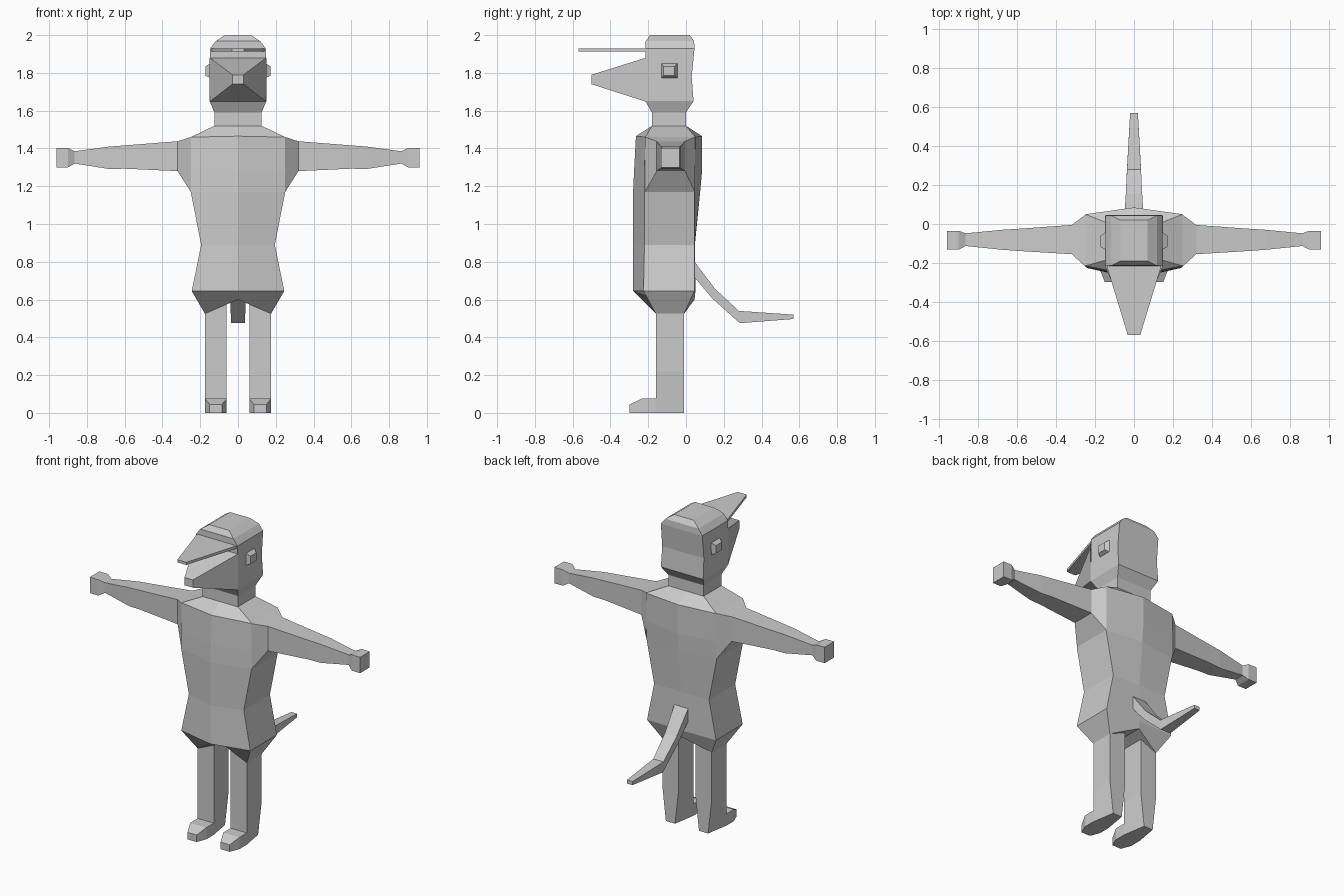
import bpy
import bmesh

cube = bpy.data.objects.get("Cube")
if cube:
    bpy.data.objects.remove(cube, do_unlink=True)

grey = bpy.data.materials.new("light_grey")
grey.use_nodes = True
COLOR = (0.6, 0.6, 0.6, 1.0)
grey.diffuse_color = COLOR
grey.node_tree.nodes["Principled BSDF"].inputs["Base Color"].default_value = COLOR


def loft(name, rings, mirror=False, start_cap=True, end_cap=True):
    """Skin a series of equal-length point rings into a flat-shaded object."""
    bm = bmesh.new()
    loops = [[bm.verts.new(p) for p in ring] for ring in rings]
    n = len(rings[0])
    for a, b in zip(loops, loops[1:]):
        for i in range(n):
            j = (i + 1) % n
            bm.faces.new((a[i], a[j], b[j], b[i]))
    if start_cap:
        bm.faces.new(loops[0][::-1])
    if end_cap:
        bm.faces.new(loops[-1])
    # Orient the faces outwards, judged on a temporarily closed shell
    extra = []
    if not start_cap:
        extra.append(bm.faces.new(loops[0][::-1]))
    bmesh.ops.recalc_face_normals(bm, faces=bm.faces[:])
    for f in extra:
        bm.faces.remove(f)
    mesh = bpy.data.meshes.new(name)
    bm.to_mesh(mesh)
    bm.free()
    mesh.materials.append(grey)
    obj = bpy.data.objects.new(name, mesh)
    bpy.context.collection.objects.link(obj)
    if mirror:
        obj.modifiers.new("Mirror", 'MIRROR')
    return obj


def ring_x(x, y0, y1, z0, z1):
    return [(x, y0, z0), (x, y1, z0), (x, y1, z1), (x, y0, z1)]


def ring_y(y, x0, x1, z0, z1):
    return [(x0, y, z0), (x1, y, z0), (x1, y, z1), (x0, y, z1)]


def ring_z(z, x0, x1, y0, y1):
    return [(x0, y0, z), (x1, y0, z), (x1, y1, z), (x0, y1, z)]


def body_ring(z, w, front_mid, front, back, back_mid, z_mid=None):
    """Six-sided ring with a ridge down the front and the back."""
    m = z if z_mid is None else z_mid
    return [(0, front_mid, m), (w, front, z), (w, back, z),
            (0, back_mid, m), (-w, back, z), (-w, front, z)]


# Torso, with hips tapering to the legs and a raised crotch
torso = loft("torso", [
    body_ring(0.525, 0.175, -0.16, -0.16, -0.01, 0.045, 0.60),
    body_ring(0.645, 0.245, -0.28, -0.225, 0.045, 0.05),
    body_ring(0.89, 0.195, -0.28, -0.22, 0.045, 0.047),
    body_ring(1.17, 0.25, -0.28, -0.22, 0.045, 0.075),
    body_ring(1.28, 0.25, -0.275, -0.22, 0.047, 0.085),
    body_ring(1.46, 0.25, -0.265, -0.215, 0.05, 0.085, 1.465),
    body_ring(1.52, 0.125, -0.18, -0.18, 0.0, 0.0),
], start_cap=False)
# Underside, split along the middle
bm = bmesh.new()
bm.from_mesh(torso.data)
bm.verts.ensure_lookup_table()
v = bm.verts[:6]
bm.faces.new((v[0], v[3], v[2], v[1]))
bm.faces.new((v[0], v[5], v[4], v[3]))
bmesh.ops.recalc_face_normals(bm, faces=bm.faces[:])
bm.to_mesh(torso.data)
bm.free()

# Arms, from the shoulder flare to the blocky hands
loft("arms", [
    ring_x(0.25, -0.218, 0.047, 1.17, 1.46),
    ring_x(0.32, -0.155, -0.005, 1.28, 1.438),
    ring_x(0.60, -0.138, -0.025, 1.293, 1.416),
    ring_x(0.68, -0.132, -0.03, 1.291, 1.41),
    ring_x(0.865, -0.113, -0.048, 1.32, 1.385),
    ring_x(0.90, -0.132, -0.035, 1.30, 1.402),
    ring_x(0.96, -0.132, -0.035, 1.30, 1.402),
], mirror=True, start_cap=False)

# Legs, narrowing at the heel
loft("legs", [
    [(0.085, -0.01, 0), (0.15, -0.01, 0), (0.175, -0.16, 0), (0.06, -0.16, 0)],
    ring_z(0.22, 0.06, 0.175, -0.01, -0.16),
    ring_z(0.585, 0.06, 0.175, -0.01, -0.16),
], mirror=True)

# Feet
loft("feet", [
    ring_y(-0.16, 0.06, 0.175, 0, 0.075),
    ring_y(-0.235, 0.06, 0.175, 0, 0.075),
    ring_y(-0.298, 0.085, 0.15, 0, 0.045),
], mirror=True, start_cap=False)

# Neck and head
loft("head", [
    ring_z(1.50, -0.125, 0.125, -0.18, 0.0),
    ring_z(1.59, -0.125, 0.125, -0.18, 0.0),
    ring_z(1.65, -0.15, 0.15, -0.215, 0.04),
    ring_z(1.78, -0.148, 0.148, -0.215, 0.03),
    ring_z(1.93, -0.147, 0.147, -0.215, 0.045),
    ring_z(1.968, -0.118, 0.118, -0.214, 0.043),
    ring_z(2.0, -0.07, 0.07, -0.19, 0.02),
])

# Snout
loft("snout", [
    ring_y(-0.213, -0.15, 0.15, 1.648, 1.88),
    ring_y(-0.50, -0.03, 0.03, 1.74, 1.79),
], start_cap=False)

# Cap brim
loft("cap_brim", [
    ring_y(-0.20, -0.145, 0.145, 1.913, 1.93),
    ring_y(-0.57, -0.032, 0.032, 1.913, 1.93),
])

# Ears
loft("ears", [
    ring_x(0.14, -0.135, -0.04, 1.77, 1.855),
    ring_x(0.172, -0.118, -0.06, 1.785, 1.835),
], mirror=True)

# Tail, a drooping bent taper
tail_path = [  # top y, top z, bottom y, bottom z, half width
    (0.03, 0.82, 0.03, 0.735, 0.05),
    (0.155, 0.655, 0.14, 0.605, 0.042),
    (0.28, 0.54, 0.285, 0.475, 0.036),
    (0.57, 0.52, 0.57, 0.497, 0.02),
]
loft("tail", [[(-w, yb, zb), (w, yb, zb), (w, yt, zt), (-w, yt, zt)]
              for yt, zt, yb, zb, w in tail_path])
